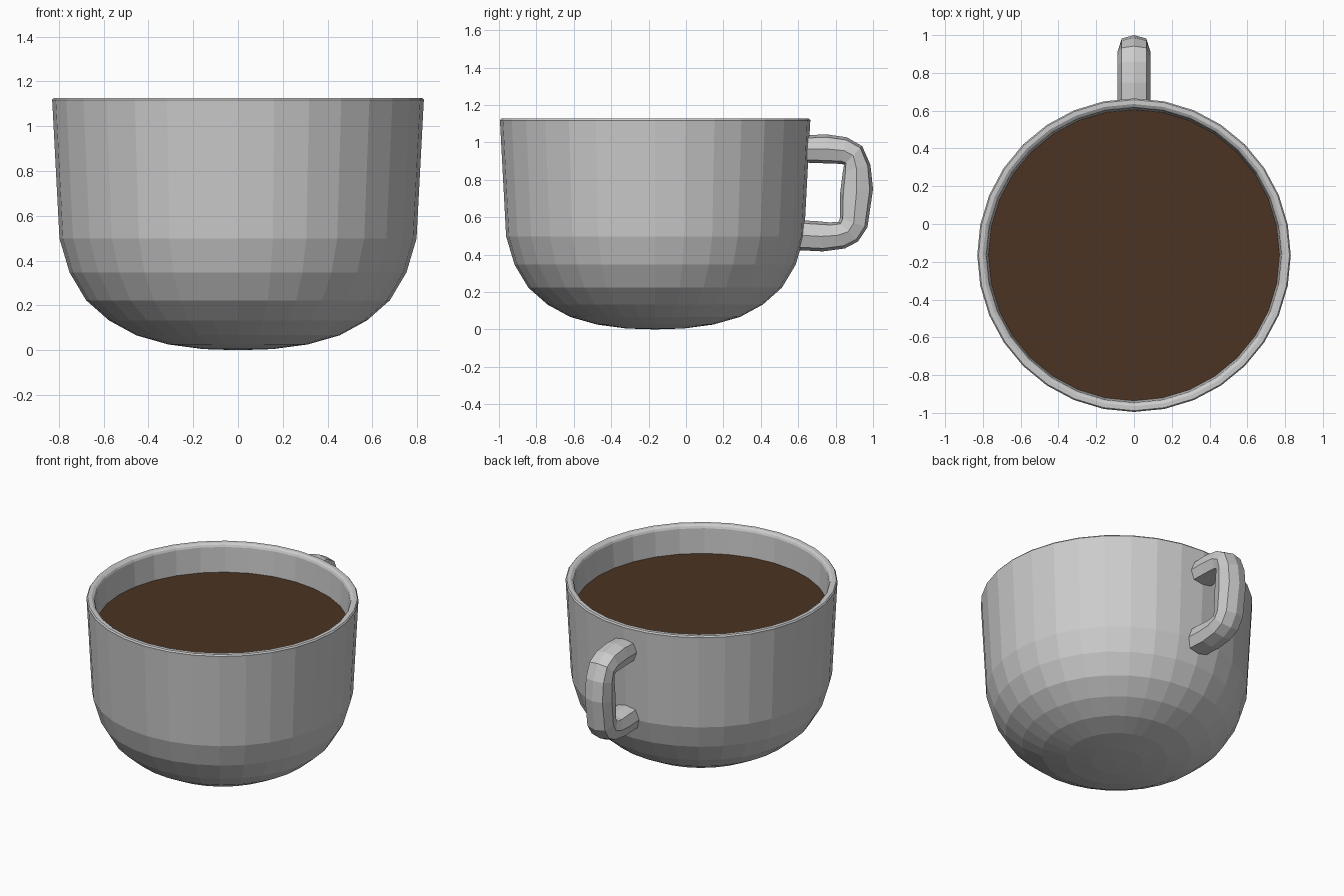
import bpy, bmesh
from math import sin, cos, tau

if "Cube" in bpy.data.objects:
    bpy.data.objects.remove(bpy.data.objects["Cube"])

CY = -0.165   # cup axis in y
SEG = 32


def finish(name, bm):
    bmesh.ops.recalc_face_normals(bm, faces=bm.faces)
    me = bpy.data.meshes.new(name)
    bm.to_mesh(me)
    bm.free()
    ob = bpy.data.objects.new(name, me)
    bpy.context.collection.objects.link(ob)
    return ob


def skin(bm, rings, closed=True):
    for a, b in zip(rings, rings[1:]):
        n = len(a)
        for i in range(n):
            j = (i + 1) % n
            bm.faces.new((a[i], a[j], b[j], b[i]))


def ring(bm, r, z):
    return [bm.verts.new((r * cos(tau * i / SEG), CY + r * sin(tau * i / SEG), z))
            for i in range(SEG)]


# Cup body: outer bowl, rounded rim, inner bowl
outer = [(.155, .005), (.312, .026), (.455, .067), (.576, .133), (.678, .223),
         (.752, .347), (.797, .498), (.829, 1.105)]
rim = [(.830, 1.118), (.823, 1.127), (.800, 1.127), (.786, 1.118), (.780, 1.105)]
inner = [(.747, .505), (.706, .368), (.642, .260), (.547, .176), (.435, .115),
         (.300, .076), (.150, .055)]
bm = bmesh.new()
rings = [ring(bm, r, z) for r, z in outer + rim + inner]
skin(bm, rings)
for end, z in ((rings[0], 0.0), (rings[-1], .05)):
    c = bm.verts.new((0, CY, z))
    for i in range(SEG):
        bm.faces.new((end[i], end[(i + 1) % SEG], c))
finish("cup_body", bm)

# Drink surface
bm = bmesh.new()
bm.faces.new(ring(bm, .772, .94))
drink = finish("coffee", bm)
mat = bpy.data.materials.new("coffee_brown")
mat.diffuse_color = (.07, .034, .016, 1)
mat.use_nodes = True
mat.node_tree.nodes["Principled BSDF"].inputs["Base Color"].default_value = mat.diffuse_color
drink.data.materials.append(mat)

# Handle: eight-sided loop between an outer and an inner outline (y, z)
stations = [((.63, 1.037), (.63, .892)), ((.75, 1.043), (.74, .888)),
            ((.86, 1.027), (.83, .885)), ((.942, .98), (.845, .880)),
            ((.986, .88), (.838, .840)), ((1.0, .75), (.823, .720)),
            ((.970, .545), (.823, .594)), ((.92, .47), (.815, .575)),
            ((.85, .433), (.765, .572)), ((.733, .417), (.71, .578)),
            ((.59, .424), (.59, .585))]
section = [(0, 1), (.065, .8), (.087, 0), (.065, -.8),
           (0, -1), (-.065, -.8), (-.087, 0), (-.065, .8)]
bm = bmesh.new()
rings = []
for (oy, oz), (iy, iz) in stations:
    rings.append([bm.verts.new((x, (oy + iy) / 2 + t * (oy - iy) / 2,
                                (oz + iz) / 2 + t * (oz - iz) / 2))
                  for x, t in section])
skin(bm, rings)
bm.faces.new(rings[0])
bm.faces.new(rings[-1])
finish("handle", bm)
